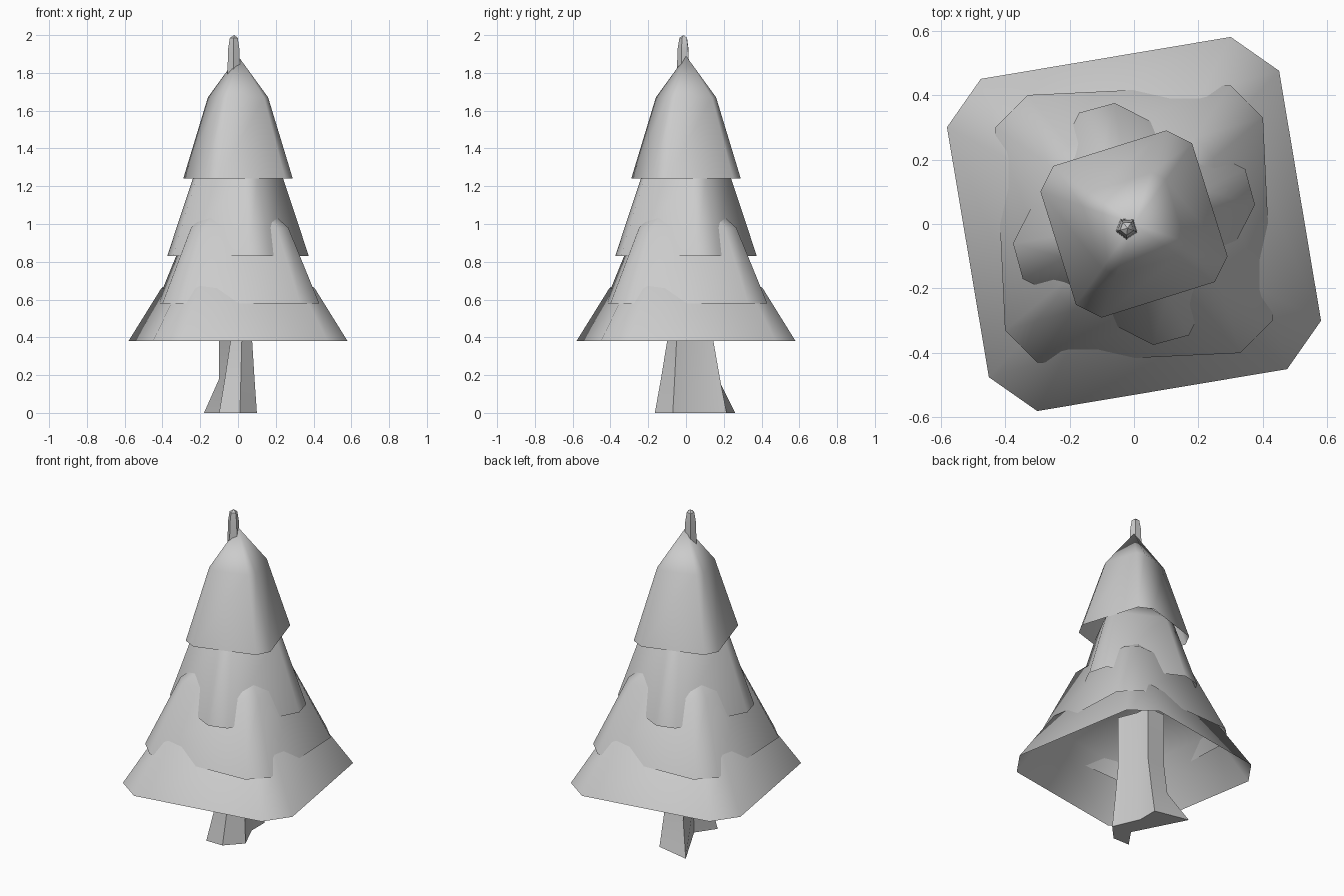
import bpy
import bmesh
import math

cube = bpy.data.objects.get("Cube")
if cube:
    bpy.data.objects.remove(cube)

grey = bpy.data.materials.new("light_grey")
grey.use_nodes = True
grey.diffuse_color = (0.6, 0.6, 0.6, 1)
grey.node_tree.nodes["Principled BSDF"].inputs["Base Color"].default_value = (0.6, 0.6, 0.6, 1)


def loft(name, rings, tip=None, base=False, angle=60):
    """Skin equal-length rings from the bottom up, closed to a tip if given."""
    bm = bmesh.new()
    loops = [[bm.verts.new(p) for p in ring] for ring in rings]
    n = len(loops[0])
    for low, high in zip(loops, loops[1:]):
        for i in range(n):
            j = (i + 1) % n
            bm.faces.new((low[i], low[j], high[j], high[i]))
    if tip:
        top = bm.verts.new(tip)
        for i in range(n):
            bm.faces.new((loops[-1][i], loops[-1][(i + 1) % n], top))
    if base:
        bm.faces.new(loops[0][::-1])
    mesh = bpy.data.meshes.new(name)
    bm.to_mesh(mesh)
    bm.free()
    mesh.materials.append(grey)
    obj = bpy.data.objects.new(name, mesh)
    bpy.context.collection.objects.link(obj)
    bpy.ops.object.select_all(action="DESELECT")
    obj.select_set(True)
    bpy.context.view_layer.objects.active = obj
    bpy.ops.object.shade_smooth_by_angle(angle=math.radians(angle))
    return obj


def tier(name, corner, bottom, knee, knee_scale, apex):
    """Hollow skirt on a square with cut corners; one corner is turned four times."""
    outline = []
    for turn in range(4):
        for x, y in corner:
            for _ in range(turn):
                x, y = -y, x
            outline.append((x, y))
    rings = [[(x * s, y * s, z) for x, y in outline]
             for s, z in ((1, bottom), (knee_scale, knee))]
    loft(name, rings, (0, 0, apex))


# Branch tiers
tier("bottom_branches", ((0.45, 0.475), (0.30, 0.58)), 0.38, 0.66, 0.70, 0.95)
tier("lower_branches", ((0.40, 0.33), (0.30, 0.43)), 0.58, 0.98, 0.62, 1.22)
tier("upper_branches", ((-0.06, 0.375), (-0.17, 0.345)), 0.83, 1.26, 0.62, 1.48)
tier("top_branches", ((0.18, 0.25), (0.10, 0.29)), 1.24, 1.67, 0.55, 1.89)

# Trunk with one long root spike
foot = [(-0.10, -0.165), (0.01, -0.165), (0.10, -0.07), (0.03, 0.09),
        (0.03, 0.215), (-0.18, 0.26), (-0.02, -0.05)]
neck = [(-0.04, -0.10), (0.02, -0.10), (0.075, -0.05), (0.03, 0.06),
        (0.02, 0.145), (-0.10, 0.14), (-0.03, -0.02)]
middle = [((a + c) / 2, (b + d) / 2) for (a, b), (c, d) in zip(foot, neck)]
middle[5] = (-0.10, 0.17)
trunk_rings = [[(x, y, z) for x, y in ring]
               for ring, z in ((foot, 0), (middle, 0.18), (neck, 0.38), (neck, 0.7))]
loft("trunk", trunk_rings, base=True, angle=30)

# Small leaning stub at the tip
stub_rings = []
for radius, z in ((0.036, 1.80), (0.031, 1.93), (0.022, 1.985)):
    ring = []
    for i in range(5):
        a = math.tau * i / 5 + 0.9
        x = radius * math.cos(a)
        lean = 0.4 * x if z < 1.9 else 0
        ring.append((x - 0.022, radius * math.sin(a) - 0.013, z + lean))
    stub_rings.append(ring)
loft("tip_stub", stub_rings, (-0.02, -0.013, 2.0), base=True, angle=40)
